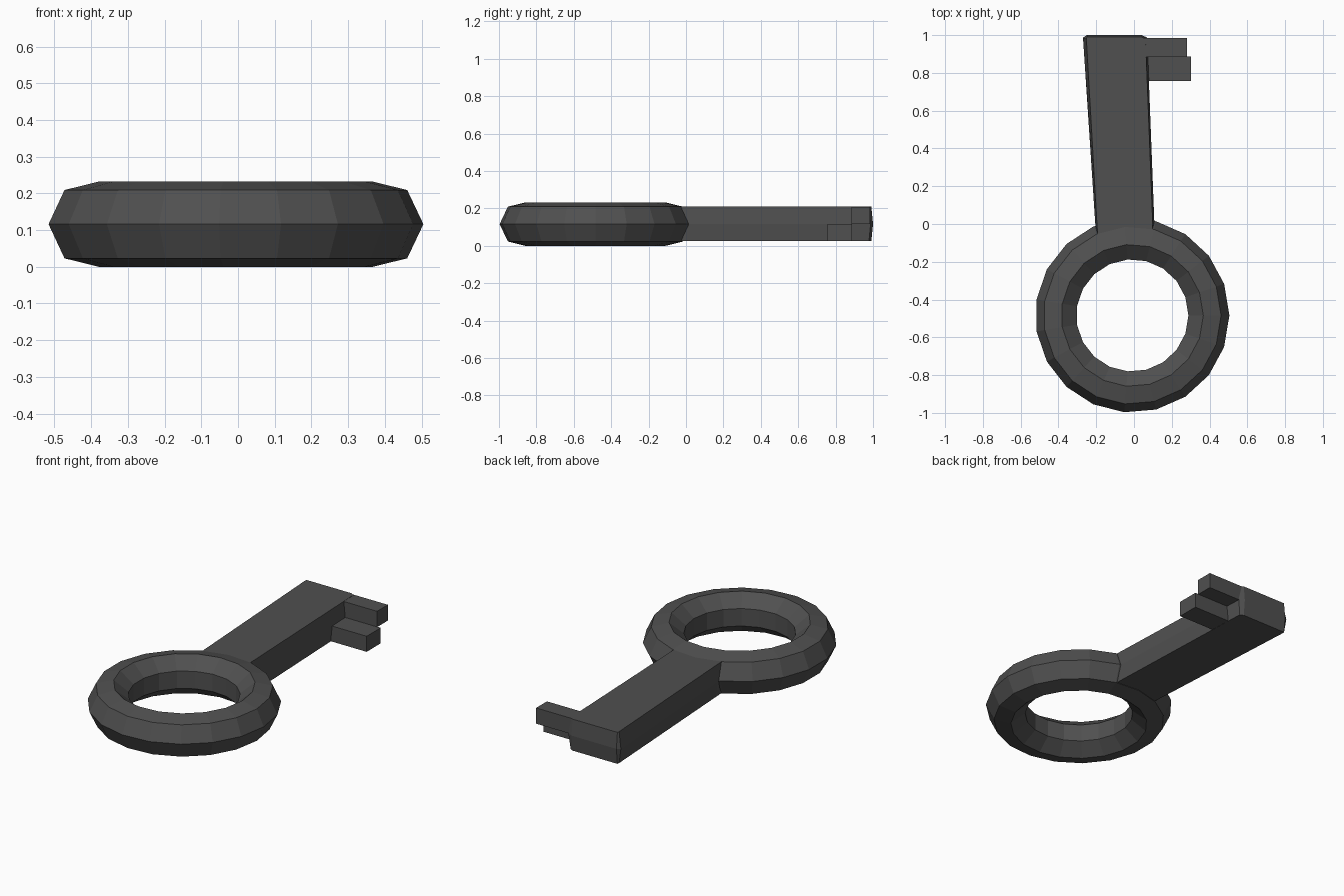
import bpy, bmesh
from math import cos, sin, tau

cube = bpy.data.objects.get("Cube")
if cube:
    bpy.data.objects.remove(cube, do_unlink=True)

# Single dark metal colour
COLOUR = (0.08, 0.08, 0.08, 1)
metal = bpy.data.materials.new("dark grey metal")
metal.use_nodes = True
metal.diffuse_color = COLOUR
metal.node_tree.nodes["Principled BSDF"].inputs["Base Color"].default_value = COLOUR


def skin(name, loops, closed=False):
    """Join matching loops of points with quads; cap the ends or close the tube."""
    bm = bmesh.new()
    rows = [[bm.verts.new(p) for p in loop] for loop in loops]
    pairs = list(zip(rows, rows[1:]))
    if closed:
        pairs.append((rows[-1], rows[0]))
    else:
        bm.faces.new(rows[0])
        bm.faces.new(rows[-1])
    n = len(rows[0])
    for a, b in pairs:
        for i in range(n):
            j = (i + 1) % n
            bm.faces.new((a[i], a[j], b[j], b[i]))
    bmesh.ops.recalc_face_normals(bm, faces=bm.faces)
    mesh = bpy.data.meshes.new(name)
    bm.to_mesh(mesh)
    bm.free()
    mesh.materials.append(metal)
    obj = bpy.data.objects.new(name, mesh)
    bpy.context.collection.objects.link(obj)
    return obj


def prism(name, x0, x1, y0, y1, z0, z1):
    corners = [(x0, y0), (x1, y0), (x1, y1), (x0, y1)]
    return skin(name, [[(x, y, z) for x, y in corners] for z in (z0, z1)])


MID = 0.116   # half the ring's height
SIDES = 19

# Ring handle: faceted seven-sided tube, mirrored about its mid height
half = [(0.47, 0.093), (0.376, 0.116), (0.297, 0.051)]
section = [(0.514, 0)] + half + [(r, -z) for r, z in reversed(half)]
ring = [[(-0.009 + r * cos(tau * k / SIDES), -0.484 + r * sin(tau * k / SIDES), MID + z)
         for r, z in section] for k in range(SIDES)]
skin("ring_handle", ring, closed=True)

# Shank: widens toward the tip, with sides bulging slightly at mid height
def shank_outline(z, inset):
    return [(-0.19, -0.1, z), (0.1, -0.1, z),
            (0.108 - inset / 2, 0.0, z), (0.07 - inset / 2, 0.987 - inset / 2, z),
            (0.04, 1.0 - inset / 2, z), (-0.25, 1.0 - inset / 2, z),
            (-0.27 + inset, 0.987 - inset / 2, z), (-0.205 + inset / 2, 0.0, z)]


skin("shank", [shank_outline(0.025, 0.018), shank_outline(MID, 0),
               shank_outline(0.209, 0.018)])

# Two teeth, set diagonally: one high at the tip, one low behind it
prism("upper_tooth", 0.05, 0.28, 0.885, 0.985, MID, 0.208)
prism("lower_tooth", 0.05, 0.302, 0.757, 0.887, 0.026, MID + 0.001)
